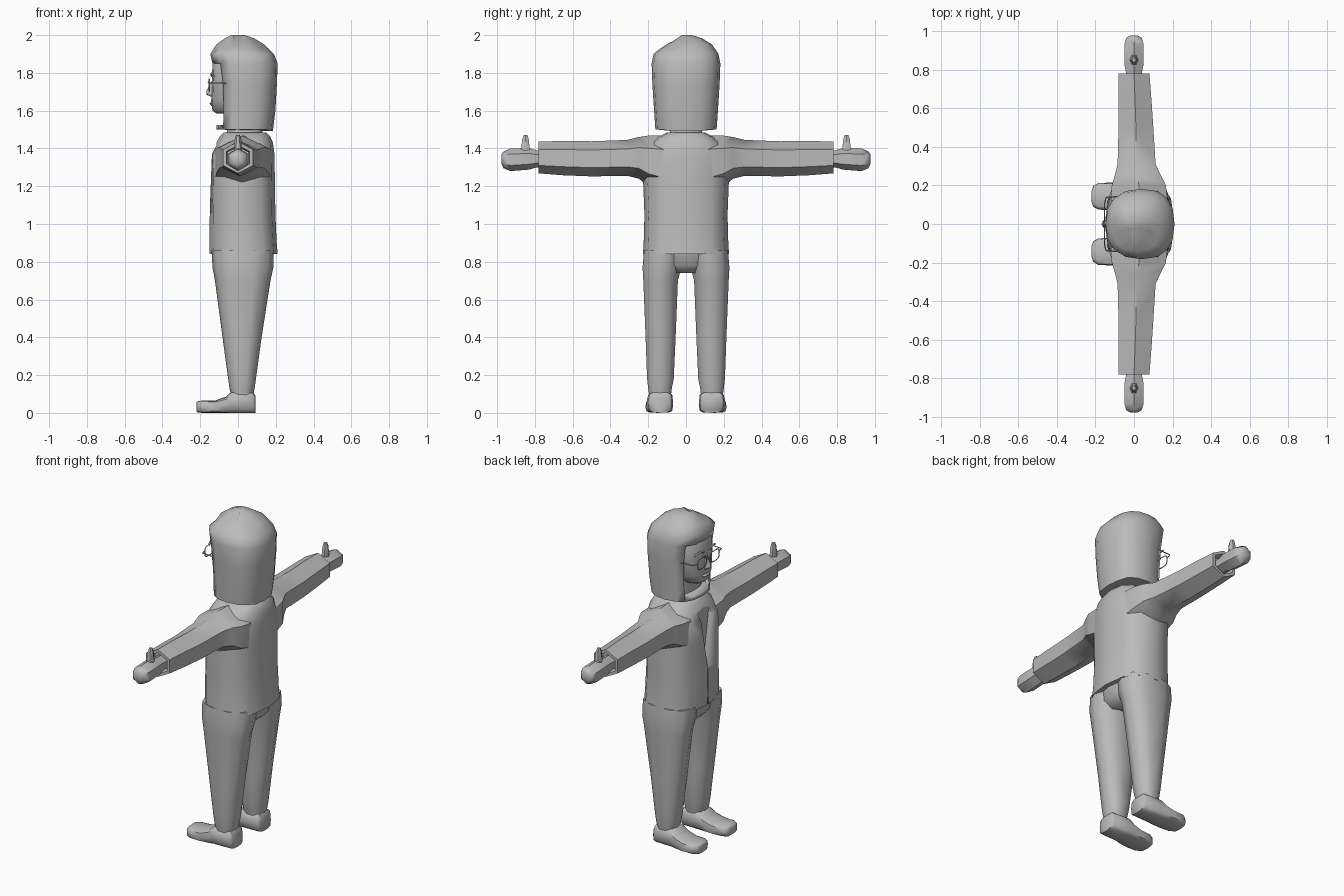
import bpy, bmesh, math
from mathutils import Vector

grey = bpy.data.materials.new("plain grey")
grey.diffuse_color = (0.5, 0.5, 0.5, 1)


def finish(obj, angle=50):
    obj.data.materials.clear()
    obj.data.materials.append(grey)
    bpy.ops.object.select_all(action='DESELECT')
    obj.select_set(True)
    bpy.context.view_layer.objects.active = obj
    bpy.ops.object.shade_smooth_by_angle(angle=math.radians(angle))
    return obj


def from_bmesh(name, bm, angle=50):
    bmesh.ops.recalc_face_normals(bm, faces=bm.faces)
    mesh = bpy.data.meshes.new(name)
    bm.to_mesh(mesh)
    bm.free()
    obj = bpy.data.objects.new(name, mesh)
    bpy.context.collection.objects.link(obj)
    return finish(obj, angle)


def loft(sections, axis='z', n=12, power=2.4, start=0.0):
    """Skin rounded sections (t, a0, a1, b0, b1) along an axis."""
    unit = []
    for i in range(n):
        t = start + 2 * math.pi * i / n
        c, s = math.cos(t), math.sin(t)
        unit.append((math.copysign(abs(c) ** (2 / power), c),
                     math.copysign(abs(s) ** (2 / power), s)))
    ma = max(abs(u[0]) for u in unit)
    mb = max(abs(u[1]) for u in unit)
    bm = bmesh.new()
    rings = []
    for t, a0, a1, b0, b1 in sections:
        ring = []
        for u, v in unit:
            a = (a0 + a1) / 2 + u / ma * (a1 - a0) / 2
            b = (b0 + b1) / 2 + v / mb * (b1 - b0) / 2
            co = {'z': (a, b, t), 'y': (a, t, b), 'x': (t, a, b)}[axis]
            ring.append(bm.verts.new(co))
        rings.append(ring)
    for r, q in zip(rings, rings[1:]):
        for i in range(n):
            j = (i + 1) % n
            bm.faces.new((r[i], r[j], q[j], q[i]))
    bm.faces.new(rings[0])
    bm.faces.new(rings[-1])
    return bm


def mirrored(name, make, angle=50):
    """Build a part on the +y side and a copy on the -y side."""
    for side, sy in (("left", -1), ("right", 1)):
        bm = make()
        for v in bm.verts:
            v.co.y *= sy
        from_bmesh(side + "_" + name, bm, angle)


def sym(rows):
    return [(z, x0, x1, -h, h) for z, x0, x1, h in rows]


# Coat body, with a V opening cut in the chest
coat = from_bmesh("coat", loft(sym([
    (0.84, -0.15, 0.21, 0.228), (0.90, -0.152, 0.205, 0.224),
    (1.05, -0.15, 0.198, 0.22), (1.25, -0.147, 0.195, 0.228),
    (1.37, -0.145, 0.193, 0.222), (1.43, -0.115, 0.185, 0.185),
    (1.465, -0.095, 0.17, 0.14), (1.485, -0.075, 0.15, 0.10)]), power=2.6))
bm = bmesh.new()
pts = [(-0.075, 1.52), (0.075, 1.52), (0.004, 1.08), (0.004, 0.8), (-0.004, 0.8), (-0.004, 1.08)]
front = [bm.verts.new((-0.3, y, z)) for y, z in pts]
face = bm.faces.new(front)
ext = bmesh.ops.extrude_face_region(bm, geom=[face])
for g in ext['geom']:
    if isinstance(g, bmesh.types.BMVert):
        g.co.x = -0.115
cutter = from_bmesh("opening_cutter", bm)
cutter.hide_render = True
cutter.hide_viewport = True
cut = coat.modifiers.new("opening", 'BOOLEAN')
cut.object = cutter
cut.solver = 'EXACT'

# Sleeves with hollow cuffs
mirrored("sleeve", lambda: loft([
    (0.12, -0.12, 0.175, 1.17, 1.47), (0.20, -0.115, 0.165, 1.20, 1.468),
    (0.25, -0.10, 0.14, 1.24, 1.46), (0.31, -0.085, 0.112, 1.255, 1.445),
    (0.50, -0.08, 0.10, 1.252, 1.438), (0.65, -0.08, 0.09, 1.258, 1.44),
    (0.78, -0.08, 0.08, 1.268, 1.436), (0.78, -0.062, 0.062, 1.287, 1.417),
    (0.73, -0.055, 0.055, 1.295, 1.41)], 'y', 6, 2, math.pi / 6))

# Hands and upright thumbs
mirrored("hand", lambda: loft([
    (0.72, -0.042, 0.042, 1.30, 1.39), (0.79, -0.042, 0.042, 1.30, 1.39),
    (0.83, -0.05, 0.05, 1.288, 1.402), (0.93, -0.05, 0.05, 1.28, 1.40),
    (0.965, -0.04, 0.04, 1.295, 1.385), (0.976, -0.02, 0.02, 1.315, 1.37)],
    'y', 6, 2, math.pi / 6))
mirrored("thumb", lambda: loft([
    (1.36, -0.025, 0.025, 0.815, 0.885), (1.405, -0.02, 0.02, 0.828, 0.872),
    (1.45, -0.017, 0.017, 0.833, 0.867), (1.472, -0.01, 0.01, 0.84, 0.86)], n=6, power=2))

# Trousers
mirrored("trouser_leg", lambda: loft([
    (0.09, -0.035, 0.08, 0.08, 0.195), (0.13, -0.045, 0.088, 0.075, 0.20),
    (0.18, -0.052, 0.095, 0.065, 0.206), (0.40, -0.082, 0.125, 0.055, 0.214),
    (0.70, -0.122, 0.172, 0.043, 0.226), (0.77, -0.135, 0.187, 0.025, 0.23),
    (0.86, -0.14, 0.19, 0.0, 0.222)], n=10))
from_bmesh("trouser_seat", loft(sym([
    (0.74, -0.085, 0.13, 0.10), (0.78, -0.125, 0.175, 0.17),
    (0.87, -0.14, 0.185, 0.21)])))

# Shoes
mirrored("shoe", lambda: loft([
    (0.092, 0.085, 0.188, 0.0, 0.09), (0.08, 0.073, 0.2, 0.0, 0.11),
    (-0.035, 0.068, 0.205, 0.0, 0.112), (-0.065, 0.068, 0.21, 0.0, 0.085),
    (-0.12, 0.07, 0.215, 0.0, 0.066), (-0.185, 0.075, 0.212, 0.0, 0.066),
    (-0.212, 0.09, 0.195, 0.002, 0.062), (-0.22, 0.115, 0.17, 0.008, 0.055)],
    'x', 12, 4))

# Neck and head
from_bmesh("neck", loft(sym([
    (1.42, -0.08, 0.14, 0.11), (1.48, -0.06, 0.13, 0.085),
    (1.64, -0.05, 0.12, 0.08)]), n=10))
from_bmesh("head", loft(sym([
    (1.585, -0.115, 0.10, 0.055), (1.60, -0.135, 0.12, 0.08),
    (1.65, -0.142, 0.14, 0.11), (1.75, -0.138, 0.15, 0.135),
    (1.87, -0.135, 0.15, 0.135), (1.93, -0.09, 0.10, 0.10)]), n=16, power=2.8))

# Hair shell, open over the face, with an off-centre parting
bm = loft(sym([
    (1.50, -0.115, 0.185, 0.162), (1.60, -0.115, 0.198, 0.169),
    (1.74, -0.118, 0.206, 0.178), (1.85, -0.135, 0.21, 0.182),
    (1.90, -0.147, 0.19, 0.172), (1.95, -0.115, 0.14, 0.138),
    (1.983, -0.07, 0.085, 0.085), (2.0, -0.035, 0.035, 0.03)]), n=16, power=2.5)
gone = [f for f in bm.faces if f.calc_center_median().z < 1.85
        and (f.calc_center_median().x < -0.085 or abs(f.normal.z) > 0.9)]
bmesh.ops.delete(bm, geom=gone, context='FACES')
for v in bm.verts:
    if v.co.z > 1.94 and v.co.y < -0.025:
        v.co.z -= 0.022
    if v.co.z < 1.52 and v.co.x > 0.17:
        v.co.z -= 0.008
hair = from_bmesh("hair", bm, 60)
shell = hair.modifiers.new("thickness", 'SOLIDIFY')
shell.thickness = 0.025
shell.offset = -1

# Underside closing the hair around the neck
from_bmesh("hair_lining", loft(sym([
    (1.515, -0.06, 0.165, 0.14), (1.70, -0.06, 0.18, 0.15)]), n=16))

# Nose, mouth
from_bmesh("nose", loft(sym([
    (1.675, -0.145, -0.12, 0.018), (1.685, -0.168, -0.12, 0.02),
    (1.70, -0.168, -0.12, 0.016), (1.755, -0.143, -0.12, 0.008)]), n=8))
from_bmesh("mouth", loft(sym([
    (1.626, -0.142, -0.12, 0.03), (1.637, -0.15, -0.12, 0.038),
    (1.648, -0.143, -0.12, 0.03)]), n=8))


def wire(name, points, radius=0.0035, cyclic=False):
    curve = bpy.data.curves.new(name, 'CURVE')
    curve.dimensions = '3D'
    curve.bevel_depth = radius
    curve.bevel_resolution = 0
    spline = curve.splines.new('POLY')
    spline.points.add(len(points) - 1)
    for p, co in zip(spline.points, points):
        p.co = (*co, 1)
    spline.use_cyclic_u = cyclic
    obj = bpy.data.objects.new(name, curve)
    bpy.context.collection.objects.link(obj)
    curve.materials.append(grey)


# Glasses and eyebrows
for side, s in (("left", -1), ("right", 1)):
    rim = []
    for i in range(12):
        a = 2 * math.pi * i / 12
        c, d = math.cos(a), math.sin(a)
        rim.append((-0.153, s * 0.062 + 0.043 * math.copysign(abs(c) ** 0.6, c),
                    1.735 + 0.033 * math.copysign(abs(d) ** 0.6, d)))
    wire(side + "_glasses_rim", rim, cyclic=True)
    wire(side + "_glasses_arm", [(-0.153, s * 0.105, 1.745), (-0.145, s * 0.138, 1.747),
                                 (0.0, s * 0.15, 1.745)])
    wire(side + "_eyebrow", [(-0.139, s * 0.025, 1.785), (-0.14, s * 0.06, 1.798),
                             (-0.128, s * 0.1, 1.785)], 0.006)
wire("glasses_bridge", [(-0.153, -0.02, 1.745), (-0.158, 0, 1.75), (-0.153, 0.02, 1.745)])
